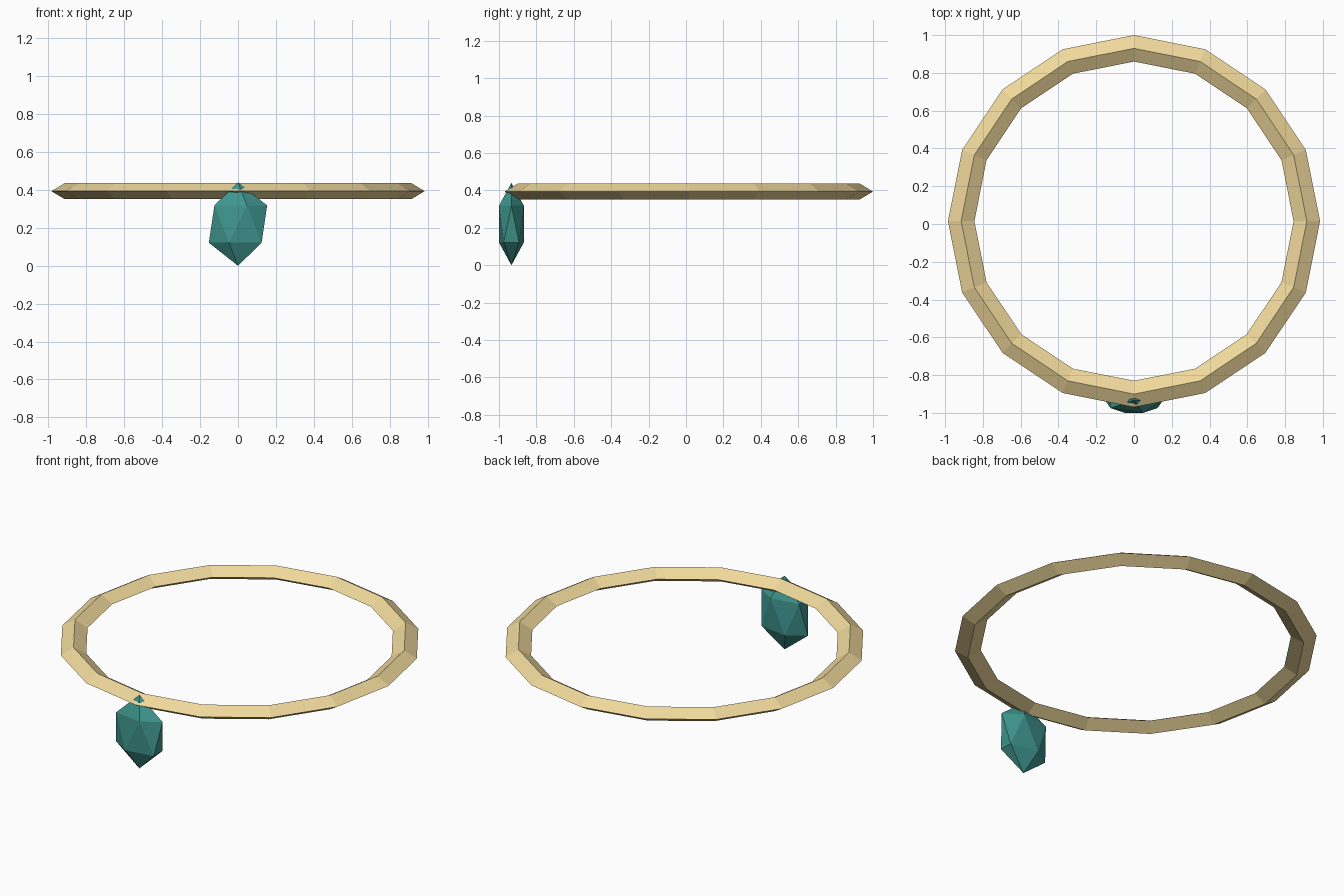
import bpy, bmesh
from math import cos, sin, tau

if "Cube" in bpy.data.objects:
    bpy.data.objects.remove(bpy.data.objects["Cube"])


def finish(name, bm, color):
    bmesh.ops.recalc_face_normals(bm, faces=bm.faces)
    mesh = bpy.data.meshes.new(name)
    bm.to_mesh(mesh)
    bm.free()
    mat = bpy.data.materials.new(name + "_material")
    mat.diffuse_color = color
    mat.use_nodes = True
    mat.node_tree.nodes["Principled BSDF"].inputs["Base Color"].default_value = mat.diffuse_color
    mesh.materials.append(mat)
    obj = bpy.data.objects.new(name, mesh)
    bpy.context.collection.objects.link(obj)
    return obj


# Sixteen-sided band with a flattened diamond cross-section
SEGMENTS, RADIUS, HALF_WIDTH, HALF_HEIGHT = 16, 0.915, 0.07, 0.042
bm = bmesh.new()
rings = []
for i in range(SEGMENTS):
    a = tau * i / SEGMENTS
    ring = []
    for dr, dz in ((HALF_WIDTH, 0), (0, HALF_HEIGHT), (-HALF_WIDTH, 0), (0, -HALF_HEIGHT)):
        r = RADIUS + dr
        ring.append(bm.verts.new((r * cos(a), r * sin(a), dz)))
    rings.append(ring)
for i in range(SEGMENTS):
    p, q = rings[i], rings[(i + 1) % SEGMENTS]
    for k in range(4):
        n = (k + 1) % 4
        bm.faces.new((p[k], q[k], q[n], p[n]))
band = finish("circlet_band", bm, (0.87, 0.69, 0.33, 1))
band.location = (0, 0.015, 0.394)

# Faceted gem hanging at the front of the band
bm = bmesh.new()
bmesh.ops.create_icosphere(bm, subdivisions=1, radius=1)
bmesh.ops.scale(bm, vec=(0.172, 0.078, 0.22), verts=bm.verts)
gem = finish("front_gem", bm, (0.05, 0.30, 0.27, 1))
gem.location = (0, -0.9335, 0.22)
